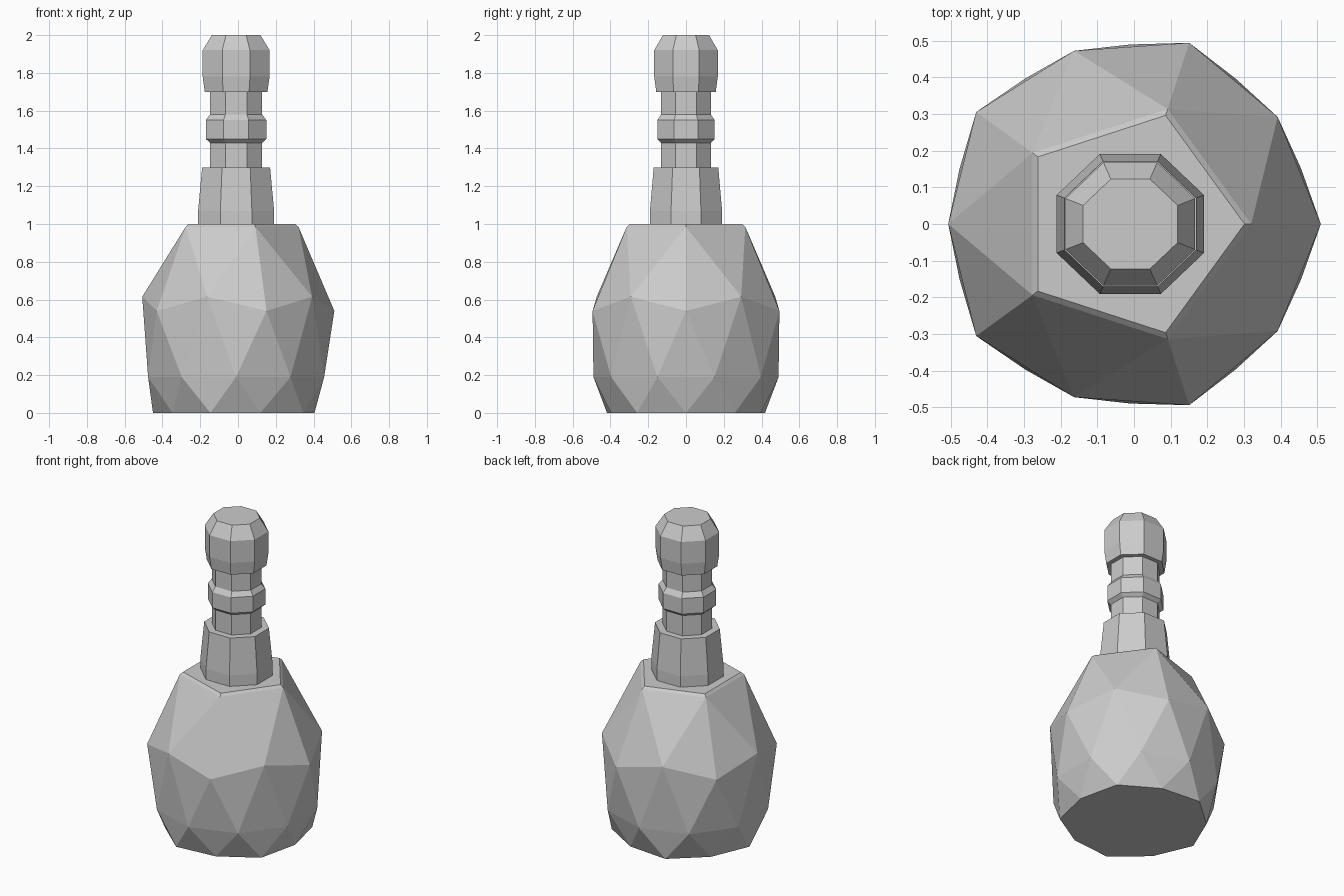
import bpy, bmesh
from math import pi, cos, sin, hypot

if "Cube" in bpy.data.objects:
    bpy.data.objects.remove(bpy.data.objects["Cube"])

CX = -0.01  # shared axis of body and stem


def make_object(name, bm):
    bmesh.ops.recalc_face_normals(bm, faces=bm.faces)
    mesh = bpy.data.meshes.new(name)
    bm.to_mesh(mesh)
    bm.free()
    obj = bpy.data.objects.new(name, mesh)
    bpy.context.collection.objects.link(obj)
    return obj


# Faceted body: icosphere whose rings are reshaped, flat top and base
rings = [  # original unit z, new radius, new z
    (1.0, 0.0, 0.985), (0.851, 0.33, 0.985), (0.526, 0.497, 0.615),
    (0.447, 0.52, 0.54), (0.0, 0.49, 0.19), (-0.447, 0.44, 0.0),
    (-0.526, 0.415, 0.0), (-0.851, 0.2, 0.0), (-1.0, 0.0, 0.0)]
bm = bmesh.new()
bmesh.ops.create_icosphere(bm, subdivisions=2, radius=1)
for v in bm.verts:
    _, radius, z = min(rings, key=lambda r: abs(r[0] - v.co.z))
    length = hypot(v.co.x, v.co.y)
    scale = radius / length if length > 0.01 else 0
    v.co = (CX + v.co.x * scale, v.co.y * scale, z)
top = [f for f in bm.faces if all(v.co.z > 0.98 for v in f.verts)]
bmesh.ops.inset_region(bm, faces=top, thickness=0.02)
for v in {v for f in top for v in f.verts}:
    v.co.z = 1.0
base = [f for f in bm.faces if all(v.co.z < 0.001 for v in f.verts)]
bmesh.ops.dissolve_faces(bm, faces=base)
make_object("body", bm)


# Octagonal stem pieces, slightly wider in x than in y
def octagon_stack(name, profile):
    bm = bmesh.new()
    loops = []
    for half, z in profile:
        r = half / cos(pi / 8)
        loops.append([bm.verts.new((CX + r * cos(a), 0.95 * r * sin(a), z))
                      for a in [pi / 8 + i * pi / 4 for i in range(8)]])
    for lo, hi in zip(loops, loops[1:]):
        for i in range(8):
            j = (i + 1) % 8
            bm.faces.new((lo[i], lo[j], hi[j], hi[i]))
    bm.faces.new(loops[0][::-1])
    bm.faces.new(loops[-1])
    return make_object(name, bm)


octagon_stack("stem", [
    (0.201, 0.99), (0.201, 1.07), (0.18, 1.3), (0.138, 1.3),
    (0.138, 1.43), (0.16, 1.45), (0.16, 1.55), (0.138, 1.58),
    (0.138, 1.7), (0.166, 1.7), (0.177, 1.78), (0.177, 1.92), (0.129, 2.0)])
